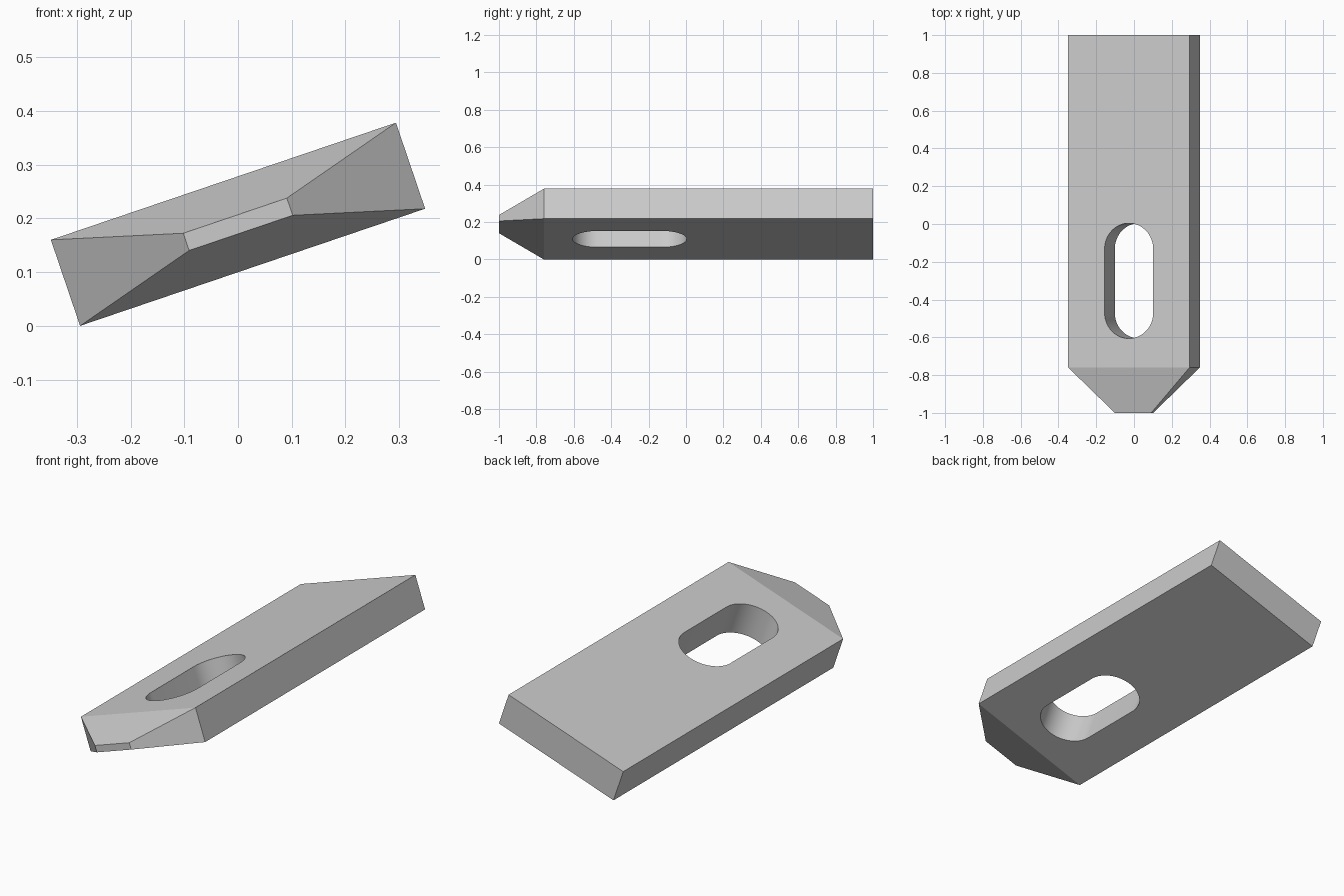
import bpy
import bmesh
import math
from mathutils import Matrix, Vector

cube = bpy.data.objects.get("Cube")
if cube:
    bpy.data.objects.remove(cube, do_unlink=True)

WIDTH, THICK = 0.678, 0.169
BACK, SHOULDER, TIP = 1.0, -0.76, -1.0
SLOT_RADIUS, SLOT_NEAR, SLOT_FAR = 0.136, -0.47, -0.132
ARC_STEPS = 32
TILT = math.radians(18.75)

steel = bpy.data.materials.new("plain_grey")
steel.use_nodes = True
grey = (0.6, 0.6, 0.6, 1)
steel.diffuse_color = grey
steel.node_tree.nodes["Principled BSDF"].inputs["Base Color"].default_value = grey


def add_object(name, bm):
    bmesh.ops.recalc_face_normals(bm, faces=bm.faces[:])
    mesh = bpy.data.meshes.new(name)
    bm.to_mesh(mesh)
    bm.free()
    mesh.materials.append(steel)
    obj = bpy.data.objects.new(name, mesh)
    bpy.context.collection.objects.link(obj)
    return obj


# Clamp bar: a flat box whose front end tapers to a small blunt tip
bm = bmesh.new()
box = Matrix.Translation((0, (BACK + SHOULDER) / 2, 0)) @ Matrix.Diagonal(
    (WIDTH, BACK - SHOULDER, THICK, 1))
bmesh.ops.create_cube(bm, size=1, matrix=box)
front = min(bm.faces, key=lambda f: f.calc_center_median().y)
tip = bmesh.ops.extrude_discrete_faces(bm, faces=[front])["faces"][0]
for v in tip.verts:
    v.co = Vector((v.co.x * 0.3, TIP, v.co.z * 0.2))
bar = add_object("clamp_bar", bm)

# Slot cutter: rounded outline pushed through the thickness
bm = bmesh.new()
outline = []
for centre, start in ((SLOT_FAR, 0), (SLOT_NEAR, math.pi)):
    for i in range(ARC_STEPS + 1):
        a = start + math.pi * i / ARC_STEPS
        outline.append(bm.verts.new((SLOT_RADIUS * math.cos(a),
                                     centre + SLOT_RADIUS * math.sin(a), -THICK)))
face = bm.faces.new(outline)
raised = bmesh.ops.extrude_face_region(bm, geom=[face])["geom"]
bmesh.ops.translate(bm, vec=(0, 0, 2 * THICK),
                    verts=[g for g in raised if isinstance(g, bmesh.types.BMVert)])
cutter = add_object("slot_cutter", bm)
cutter.hide_render = True

# Cut the slot, then discard the cutter
cut = bar.modifiers.new("slot", "BOOLEAN")
cut.operation = "DIFFERENCE"
cut.solver = "EXACT"
cut.object = cutter
for o in bpy.context.selected_objects:
    o.select_set(False)
bar.select_set(True)
bpy.context.view_layer.objects.active = bar
bpy.ops.object.modifier_apply(modifier=cut.name)
bpy.data.objects.remove(cutter, do_unlink=True)

# Lean the bar sideways and rest its lowest edge on the ground
bar.data.transform(Matrix.Rotation(-TILT, 4, "Y"))
lowest = min(v.co.z for v in bar.data.vertices)
bar.data.transform(Matrix.Translation((0, 0, -lowest)))
bpy.ops.object.shade_smooth_by_angle(angle=math.radians(10))
